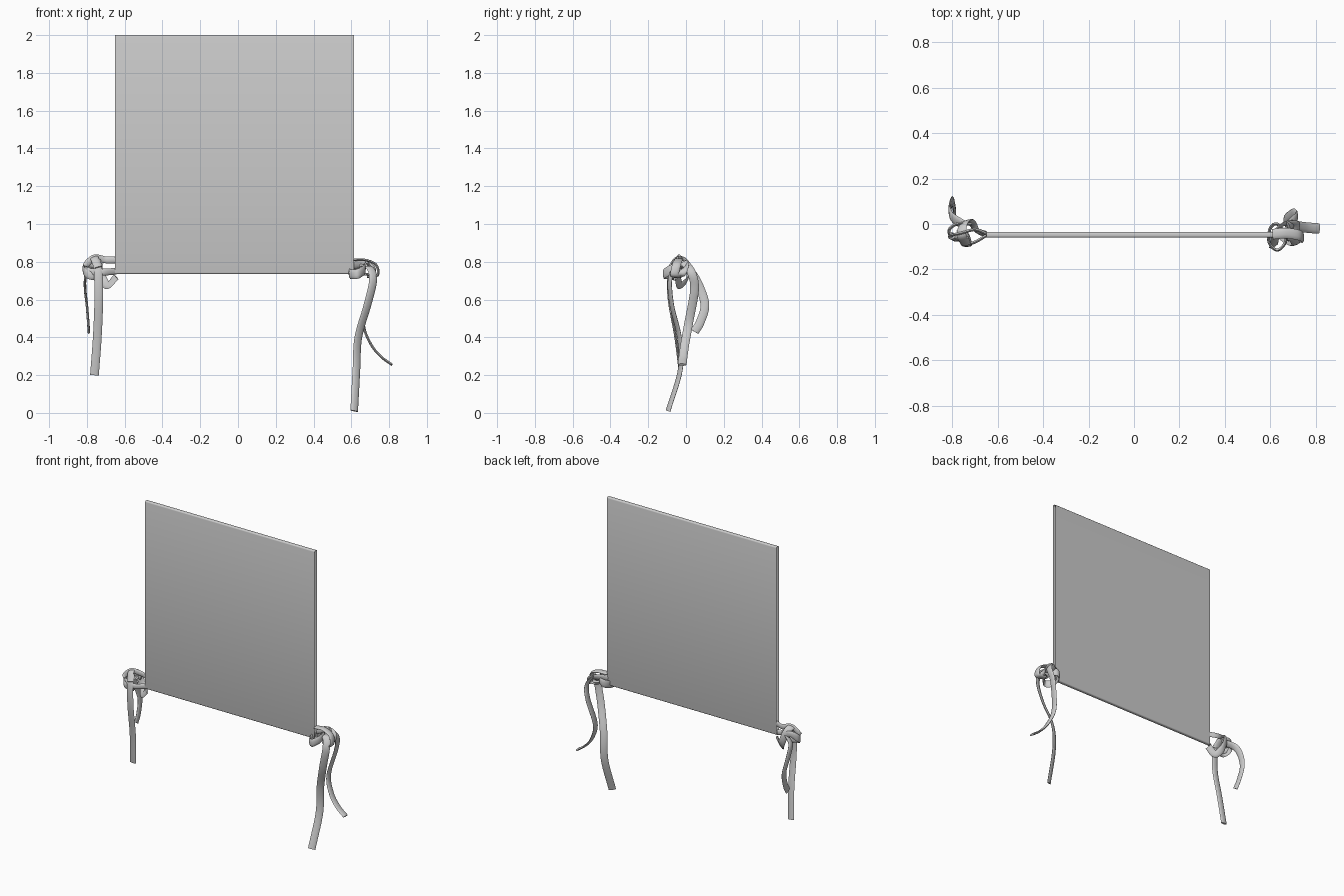
import bpy, bmesh, math
from mathutils import Vector

cube = bpy.data.objects.get("Cube")
if cube:
    bpy.data.objects.remove(cube, do_unlink=True)

# One plain grey cloth colour
grey = bpy.data.materials.new("grey_cloth")
grey.use_nodes = True
grey.diffuse_color = (0.6, 0.6, 0.6, 1)
grey.node_tree.nodes["Principled BSDF"].inputs["Base Color"].default_value = (0.6, 0.6, 0.6, 1)


def finish(name, bm, angle):
    bmesh.ops.recalc_face_normals(bm, faces=bm.faces)
    mesh = bpy.data.meshes.new(name)
    bm.to_mesh(mesh)
    bm.free()
    mesh.materials.append(grey)
    obj = bpy.data.objects.new(name, mesh)
    bpy.context.collection.objects.link(obj)
    bpy.ops.object.select_all(action='DESELECT')
    obj.select_set(True)
    bpy.context.view_layer.objects.active = obj
    bpy.ops.object.shade_smooth_by_angle(angle=math.radians(angle))
    return obj


def skin(bm, rings):
    for a, b in zip(rings, rings[1:]):
        n = len(a)
        for i in range(n):
            bm.faces.new((a[i], a[(i + 1) % n], b[(i + 1) % n], b[i]))


def smooth_path(pts, steps=8):
    """Catmull-Rom curve through the points."""
    p = [Vector(q) for q in pts]
    p = [2 * p[0] - p[1]] + p + [2 * p[-1] - p[-2]]
    out = []
    for a, b, c, d in zip(p, p[1:], p[2:], p[3:]):
        for s in range(steps):
            t = s / steps
            out.append(0.5 * (2 * b + (c - a) * t + (2 * a - 5 * b + 4 * c - d) * t * t
                              + (3 * b - a - 3 * c + d) * t ** 3))
    return out + [p[-2]]


def ribbon(name, pts, side_start, side_end, width=0.046, thick=0.014):
    """Sweep a flat oval along a path; side = direction of the ribbon's width."""
    path = smooth_path(pts)
    bm = bmesh.new()
    rings = []
    last = len(path) - 1
    for i, p in enumerate(path):
        tan = (path[min(i + 1, last)] - path[max(i - 1, 0)]).normalized()
        side = Vector(side_start).lerp(Vector(side_end), i / last)
        side = (side - tan * side.dot(tan)).normalized()
        up = tan.cross(side)
        rings.append([bm.verts.new(p + side * math.cos(a) * width / 2 + up * math.sin(a) * thick / 2)
                      for a in (k * math.tau / 10 for k in range(10))])
    skin(bm, rings)
    bm.faces.new(rings[0])
    bm.faces.new(rings[-1])
    return finish(name, bm, 60)


# Panel: flat sleeve with softened long edges, open at both ends
bm = bmesh.new()
front, back, low, high, r = -0.06, -0.035, 0.735, 2.0, 0.008
profile = []
for cy, cz, start in ((back - r, high - r, 0), (front + r, high - r, 90),
                      (front + r, low + r, 180), (back - r, low + r, 270)):
    for k in range(4):
        a = math.radians(start + 30 * k)
        profile.append((cy + r * math.cos(a), cz + r * math.sin(a)))
skin(bm, [[bm.verts.new((x, y, z)) for y, z in profile] for x in (-0.65, 0.613)])
finish("cloth_panel", bm, 40)

X, Y, Z = (1, 0, 0), (0, 1, 0), (0, 0, 1)

# Right corner: two hanging tails
ribbon("right_long_tail", [(-0.75, -0.06, 0.81), (-0.74, -0.09, 0.74), (-0.737, -0.09, 0.6),
                           (-0.745, -0.055, 0.4), (-0.76, -0.03, 0.2)], X, X)
ribbon("right_short_tail", [(-0.74, -0.01, 0.77), (-0.80, 0.03, 0.74), (-0.81, 0.07, 0.67),
                            (-0.80, 0.10, 0.57), (-0.793, 0.075, 0.48), (-0.79, 0.045, 0.43)],
       (0, 1, 0.5), (0, 1, -0.3))
# Right knot
ribbon("right_knot_upper_strand", [(-0.645, -0.045, 0.81), (-0.70, -0.025, 0.81), (-0.76, -0.04, 0.82),
                                   (-0.805, -0.05, 0.78), (-0.79, -0.06, 0.75), (-0.72, -0.085, 0.745),
                                   (-0.645, -0.048, 0.75)], Z, Z, 0.036)
ribbon("right_knot_wrap", [(-0.74, -0.09, 0.77), (-0.76, -0.05, 0.82), (-0.75, 0.0, 0.80),
                           (-0.72, 0.01, 0.72), (-0.69, -0.03, 0.675), (-0.645, -0.045, 0.72)],
       X, (0, 0.4, 1), 0.044)
ribbon("right_knot_loop", [(-0.72, 0.0, 0.77), (-0.78, 0.0, 0.79), (-0.815, -0.03, 0.76),
                           (-0.79, -0.07, 0.73), (-0.73, -0.06, 0.72)], Z, Z, 0.042)

# Left corner: two hanging tails
ribbon("left_long_tail", [(0.655, -0.03, 0.77), (0.70, -0.06, 0.765), (0.715, -0.085, 0.70), (0.685, -0.075, 0.57),
                          (0.637, -0.035, 0.4), (0.627, -0.03, 0.23), (0.615, -0.095, 0.01)],
       (1, 0.4, 0), (1, 0.6, 0))
ribbon("left_short_tail", [(0.68, -0.01, 0.80), (0.715, 0.03, 0.74), (0.70, 0.045, 0.65),
                           (0.665, 0.015, 0.48), (0.70, -0.005, 0.37), (0.755, -0.015, 0.30),
                           (0.815, -0.02, 0.255)], Y, Y)
# Left knot
ribbon("left_knot_arc", [(0.61, -0.045, 0.81), (0.67, -0.04, 0.81), (0.73, -0.05, 0.785),
                         (0.74, -0.06, 0.73), (0.69, -0.04, 0.72)], Y, Y)
ribbon("left_knot_outer_arc", [(0.61, -0.04, 0.78), (0.66, 0.0, 0.79), (0.71, 0.0, 0.77),
                               (0.72, -0.03, 0.73), (0.67, -0.06, 0.735)], Z, Y, 0.04)
ribbon("left_knot_wrap", [(0.67, -0.04, 0.76), (0.63, 0.0, 0.765), (0.60, -0.02, 0.75),
                          (0.595, -0.08, 0.735), (0.63, -0.115, 0.735), (0.665, -0.085, 0.755),
                          (0.67, -0.04, 0.77)], Z, Z, 0.05)
